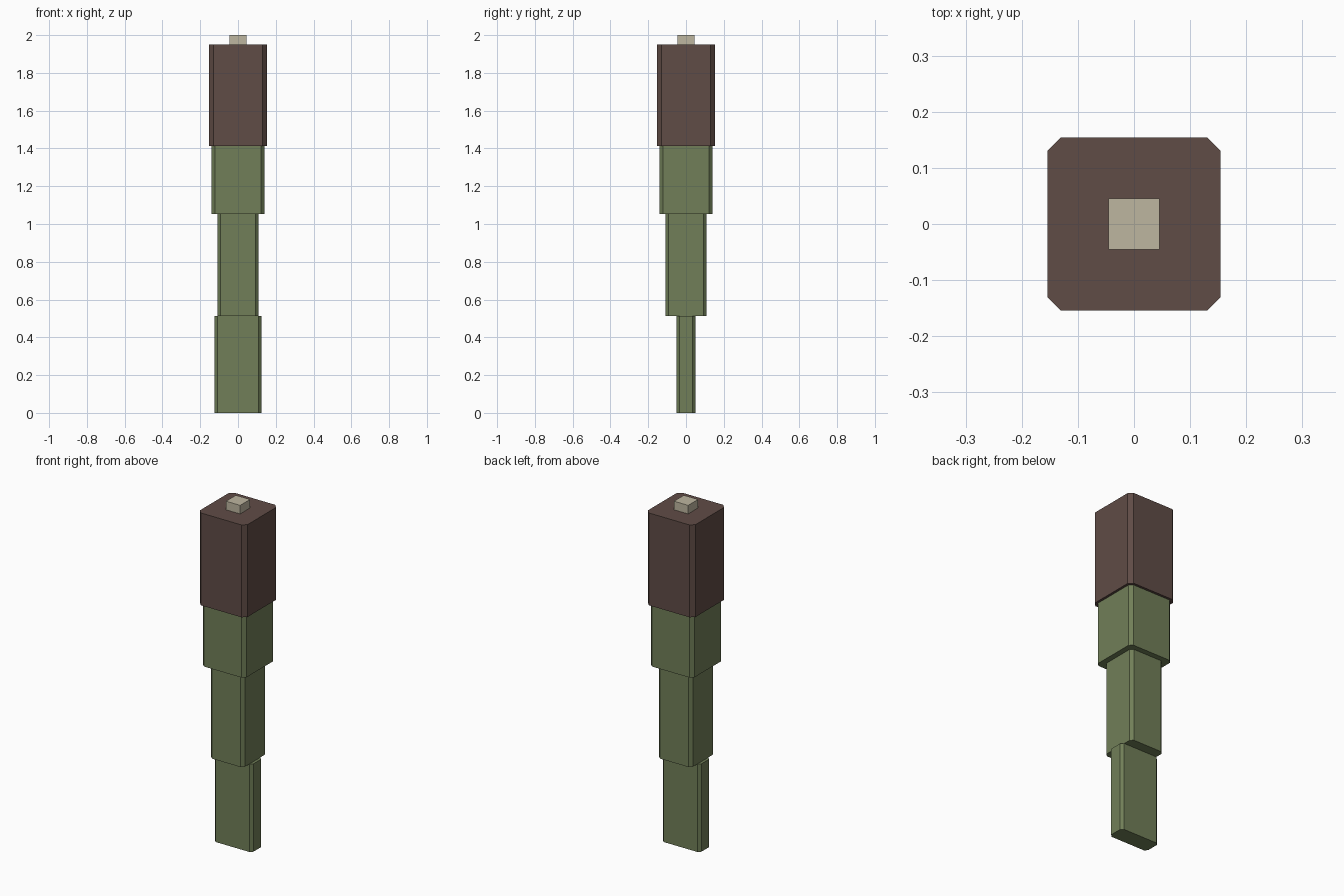
import bpy
import bmesh

if "Cube" in bpy.data.objects:
    bpy.data.objects.remove(bpy.data.objects["Cube"])


def material(name, rgb):
    m = bpy.data.materials.new(name)
    m.diffuse_color = (*rgb, 1)
    m.use_nodes = True
    m.node_tree.nodes["Principled BSDF"].inputs["Base Color"].default_value = m.diffuse_color
    return m


green = material("green", (0.165, 0.212, 0.098))
brown = material("brown", (0.117, 0.072, 0.061))
cream = material("cream", (0.515, 0.468, 0.352))


def block(name, hx, hy, z0, z1, mat, chamfer=0):
    """Upright block with half sizes hx, hy and chamfered vertical edges."""
    bm = bmesh.new()
    bmesh.ops.create_cube(bm, size=1)
    for v in bm.verts:
        v.co.x *= 2 * hx
        v.co.y *= 2 * hy
        v.co.z = z0 if v.co.z < 0 else z1
    if chamfer:
        upright = [e for e in bm.edges
                   if abs(e.verts[0].co.z - e.verts[1].co.z) > 0.01]
        bmesh.ops.bevel(bm, geom=upright, offset=chamfer, offset_type='OFFSET',
                        segments=1, profile=0.5, affect='EDGES')
    mesh = bpy.data.meshes.new(name)
    bm.to_mesh(mesh)
    bm.free()
    mesh.materials.append(mat)
    obj = bpy.data.objects.new(name, mesh)
    bpy.context.collection.objects.link(obj)
    return obj


# Flat lower handle
block("lower_handle", 0.124, 0.05, 0.0, 0.512, green, 0.015)
# Square shaft
block("shaft", 0.108, 0.108, 0.512, 1.053, green, 0.016)
# Wider collar
block("collar", 0.14, 0.14, 1.053, 1.412, green, 0.018)
# Dark head
block("head", 0.154, 0.154, 1.412, 1.95, brown, 0.023)
# Small cube on top
block("top_stub", 0.0455, 0.0455, 1.95, 2.0, cream)
